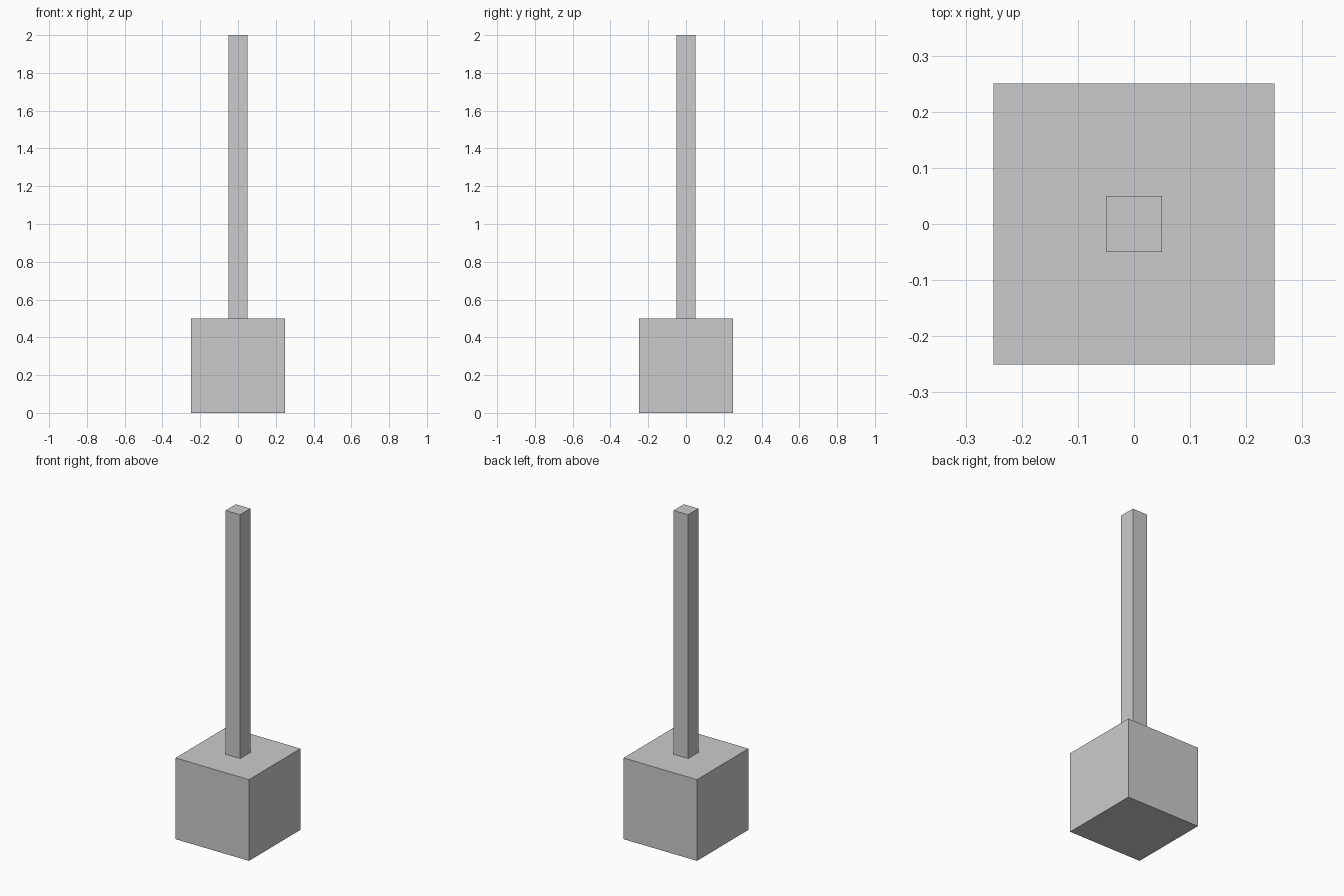
import bpy

if "Cube" in bpy.data.objects:
    bpy.data.objects.remove(bpy.data.objects["Cube"])


def box(name, size, z_bottom):
    """Axis-aligned box centred on x = y = 0, standing on z_bottom."""
    bpy.ops.mesh.primitive_cube_add(size=1, location=(0, 0, z_bottom + size[2] / 2))
    obj = bpy.context.object
    obj.name = name
    obj.scale = size
    bpy.ops.object.transform_apply(location=False, rotation=False, scale=True)
    return obj


# Cubic base block
box("base_block", (0.5, 0.5, 0.5), 0.0)

# Square post standing on the block
box("post", (0.1, 0.1, 1.5), 0.5)
